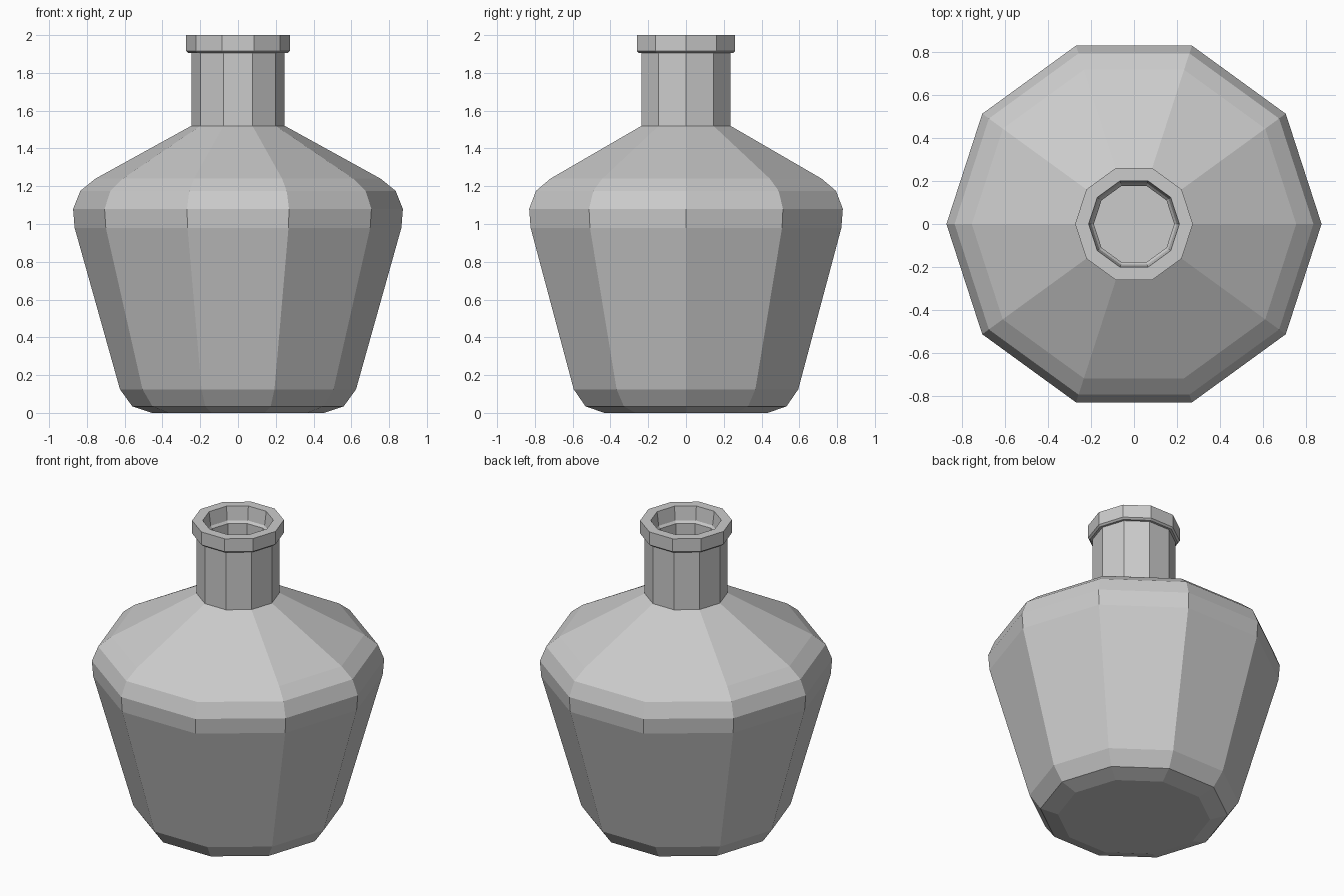
import bpy, bmesh
from math import cos, sin, tau

if "Cube" in bpy.data.objects:
    bpy.data.objects.remove(bpy.data.objects["Cube"])

SIDES = 10


def lathe(name, profile):
    """Revolve a (radius, height) profile into a flat-faced ten-sided shell, capped at both ends."""
    bm = bmesh.new()
    rings = [[bm.verts.new((r * cos(tau * i / SIDES), r * sin(tau * i / SIDES), z))
              for i in range(SIDES)] for r, z in profile]
    for low, high in zip(rings, rings[1:]):
        for i in range(SIDES):
            j = (i + 1) % SIDES
            bm.faces.new((low[i], low[j], high[j], high[i]))
    bm.faces.new(rings[0][::-1])
    bm.faces.new(rings[-1])
    bmesh.ops.recalc_face_normals(bm, faces=bm.faces)
    mesh = bpy.data.meshes.new(name)
    bm.to_mesh(mesh)
    bm.free()
    obj = bpy.data.objects.new(name, mesh)
    bpy.context.collection.objects.link(obj)
    return obj


# Outer wall: base, tapered belly, rounded shoulder, neck and lip
outer = [(0.455, 0.0), (0.56, 0.035), (0.625, 0.125), (0.865, 0.98),
         (0.873, 1.08), (0.835, 1.175), (0.755, 1.24), (0.247, 1.52),
         (0.247, 1.905), (0.262, 1.905), (0.274, 1.915), (0.274, 2.0)]

# Inner wall, from the mouth down to the inside floor
inner = [(0.211, 2.0), (0.199, 1.91), (0.187, 1.895), (0.187, 1.485),
         (0.72, 1.19), (0.78, 1.14), (0.81, 1.07), (0.805, 0.98),
         (0.565, 0.14), (0.53, 0.09), (0.45, 0.06)]

lathe("bottle", outer + inner)
